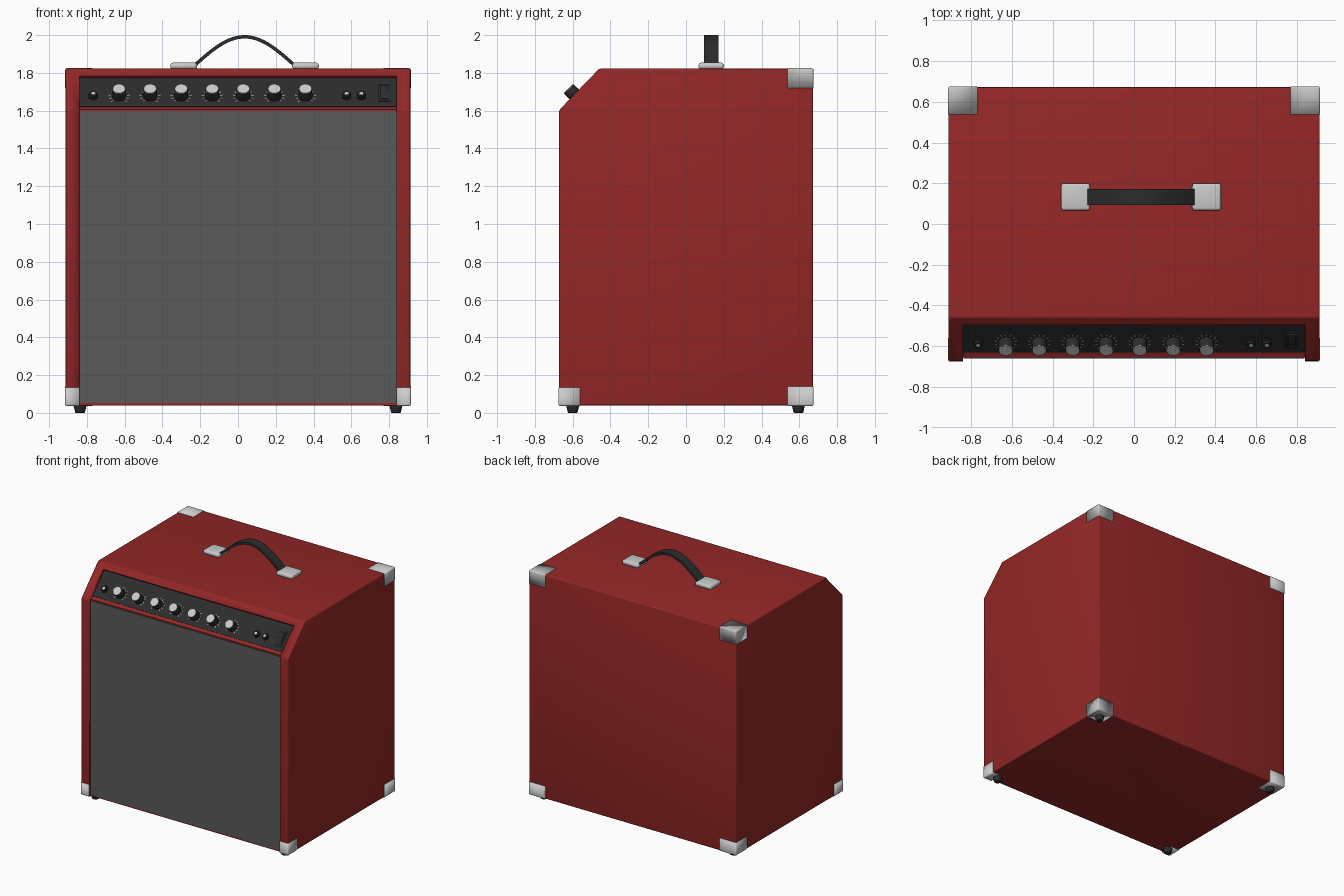
import bpy, bmesh, math
from mathutils import Matrix, Vector

if "Cube" in bpy.data.objects:
    bpy.data.objects.remove(bpy.data.objects["Cube"])

def mat(name, c):
    m = bpy.data.materials.new(name)
    m.diffuse_color = (*c, 1)
    m.use_nodes = True
    m.node_tree.nodes["Principled BSDF"].inputs["Base Color"].default_value = m.diffuse_color
    return m

RED = mat("red_covering", (0.3, 0.02, 0.02))
CLOTH = mat("grille_cloth", (0.1, 0.1, 0.1))
BLACK = mat("black", (0.025, 0.025, 0.025))
WHITE = mat("white_print", (0.9, 0.9, 0.88))

def finish(bm, name, material=None, matrix=None, bevel=0.0, smooth=True):
    if bevel:
        edges = [e for e in bm.edges if len(e.link_faces) == 2 and e.calc_face_angle() > 0.5]
        bmesh.ops.bevel(bm, geom=edges, offset=bevel, segments=3, profile=0.5, affect='EDGES')
    if matrix:
        bm.transform(matrix)
    bmesh.ops.recalc_face_normals(bm, faces=bm.faces)
    me = bpy.data.meshes.new(name)
    bm.to_mesh(me)
    bm.free()
    ob = bpy.data.objects.new(name, me)
    bpy.context.collection.objects.link(ob)
    if material:
        me.materials.append(material)
    if smooth:
        bpy.ops.object.select_all(action='DESELECT')
        bpy.context.view_layer.objects.active = ob
        ob.select_set(True)
        bpy.ops.object.shade_smooth_by_angle(angle=math.radians(35))
    return ob

def box_bm(lo, hi):
    bm = bmesh.new()
    bmesh.ops.create_cube(bm, size=1)
    lo, hi = Vector(lo), Vector(hi)
    bm.transform(Matrix.Translation((lo + hi) / 2) @ Matrix.Diagonal((*(hi - lo), 1)))
    return bm

def box(name, lo, hi, material=None, matrix=None, bevel=0.0):
    return finish(box_bm(lo, hi), name, material, matrix, bevel)

def cyl(name, r1, r2, z0, z1, material=None, matrix=None, sides=32, bevel=0.0):
    bm = bmesh.new()
    bmesh.ops.create_cone(bm, cap_ends=True, segments=sides, radius1=r1, radius2=r2, depth=z1 - z0)
    bm.transform(Matrix.Translation((0, 0, (z0 + z1) / 2)))
    return finish(bm, name, material, matrix, bevel)

def prism(name, yz, half, material=None, bevel=0.0):
    bm = bmesh.new()
    f = bm.faces.new([bm.verts.new((-half, y, z)) for y, z in yz])
    r = bmesh.ops.extrude_face_region(bm, geom=[f])
    bmesh.ops.translate(bm, vec=(2 * half, 0, 0), verts=[v for v in r['geom'] if isinstance(v, bmesh.types.BMVert)])
    return finish(bm, name, material, None, bevel)

# cabinet with a sloped front top, pocketed between the side walls
W, D, Z0, Z1 = 0.912, 0.672, 0.04, 1.822
cabinet = prism("cabinet", [(-D, Z0), (-D, 1.6), (-0.663, 1.612), (-0.46, Z1), (D, Z1), (D, Z0)], W, RED, 0.008)
cutter = prism("pocket_cutter", [(-0.9, -0.1), (-0.655, -0.1), (-0.655, 1.607), (-0.63, 1.618),
                                 (-0.4835, 1.771), (-0.60, 1.882), (-0.9, 1.882)], 0.84)
cutter.hide_render = True
mod = cabinet.modifiers.new("pocket", 'BOOLEAN')
mod.operation, mod.object, mod.solver = 'DIFFERENCE', cutter, 'EXACT'
bpy.context.view_layer.objects.active = cabinet
bpy.ops.object.modifier_apply(modifier=mod.name)
bpy.data.objects.remove(cutter)

# speaker grille
box("speaker_grille", (-0.838, -0.662, 0.052), (0.838, -0.64, 1.598), CLOTH)

# control panel frame: local x across, y up the slope, z outwards
d = Vector((0, 0.69, 0.724)).normalized()
n = Vector((1, 0, 0)).cross(d)
PANEL = Matrix(((1, d.x, n.x, 0), (0, d.y, n.y, -0.6505), (0, d.z, n.z, 1.5962), (0, 0, 0, 1)))
box("control_panel", (-0.839, 0.031, -0.004), (0.839, 0.241, 0.004), BLACK, PANEL)

def on_panel(x, t):
    return PANEL @ Matrix.Translation((x, t, 0.004))

# knobs with printed tick marks
for i in range(7):
    m = on_panel(-0.63 + i * 0.1645, 0.106)
    cyl("knob_%d" % (i + 1), 0.037, 0.035, 0, 0.056, BLACK, m, bevel=0.002)
    cyl("knob_cap_%d" % (i + 1), 0.034, 0.033, 0.056, 0.060, None, m).data.materials.append(WHITE)
    ticks = bmesh.new()
    for k in range(11):
        a = math.radians(-135 + 27 * k)
        bmesh.ops.create_cube(ticks, size=1, matrix=Matrix.Rotation(a, 4, 'Z')
                              @ Matrix.Translation((0, 0.049, 0.0005))
                              @ Matrix.Diagonal((0.004, 0.014, 0.002, 1)))
    finish(ticks, "knob_ticks_%d" % (i + 1), WHITE, m, smooth=False)

# input jacks
for i, x in enumerate((-0.766, 0.575, 0.653)):
    m = on_panel(x, 0.106)
    cyl("jack_nut_%d" % (i + 1), 0.028, 0.028, 0, 0.010, BLACK, m, sides=6)
    cyl("jack_collar_%d" % (i + 1), 0.021, 0.019, 0.01, 0.022, BLACK, m)
    cyl("jack_hole_%d" % (i + 1), 0.010, 0.010, 0.022, 0.023, None, m)

# power switch
m = on_panel(0.775, 0.128)
box("switch_frame", (-0.032, -0.062, 0), (0.032, 0.062, 0.006), BLACK, m, 0.002)
box("switch_rocker", (-0.02, -0.045, 0), (0.02, 0.045, 0.012), BLACK,
    m @ Matrix.Rotation(0.08, 4, 'X'), 0.002)

# metal corner protectors: three-sided shells
def corner(name, sx, sy, sz, size):
    g = 0.003
    out = Vector((sx * (W + g), sy * (D + g), (Z1 + g) if sz > 0 else (Z0 - g)))
    inn = out - Vector((sx * size[0], sy * size[1], sz * size[2]))
    bm = box_bm([min(p) for p in zip(out, inn)], [max(p) for p in zip(out, inn)])
    bmesh.ops.recalc_face_normals(bm, faces=bm.faces)
    s = Vector((sx, sy, sz))
    inner = [f for f in bm.faces if f.normal.dot(s) < 0]
    bmesh.ops.delete(bm, geom=inner, context='FACES')
    ob = finish(bm, name, None, None, 0.009)
    bpy.context.view_layer.update()
    sol = ob.modifiers.new("thickness", 'SOLIDIFY')
    sol.thickness, sol.offset = 0.004, -1

for side, sx in (("left", -1), ("right", 1)):
    corner("corner_back_top_" + side, sx, 1, 1, (0.146, 0.138, 0.104))
    corner("corner_back_bottom_" + side, sx, 1, -1, (0.146, 0.138, 0.104))
    corner("corner_front_bottom_" + side, sx, -1, -1, (0.075, 0.115, 0.098))
    # rubber feet
    for end, y in (("front", -0.6), ("back", 0.595)):
        cyl("foot_%s_%s" % (end, side), 0.025, 0.036, 0, 0.045, BLACK,
            Matrix.Translation((sx * 0.836, y, 0)), bevel=0.003)

# handle: two end caps and an arched strap
HX, HY = 0.035, 0.133
for side, s in (("left", -1), ("right", 1)):
    x = HX + s * 0.322
    box("handle_cap_" + side, (x - 0.071, HY - 0.067, Z1 - 0.002), (x + 0.071, HY + 0.067, 1.854), None, None, 0.014)

bm = bmesh.new()
N, rows = 32, []
for i in range(N + 1):
    u = -1 + 2 * i / N
    ang = math.atan2(-0.9 * math.sin(u * math.pi / 2), 1)
    c = Vector((HX + 0.262 * u, 0, 1.842 + 0.149 * math.cos(u * math.pi / 2)))
    nn = Vector((-math.sin(ang), 0, math.cos(ang))) * 0.009
    rows.append([bm.verts.new(c + k * nn + Vector((0, HY + y, 0)))
                 for k, y in ((1, -0.039), (1, 0.039), (-1, 0.039), (-1, -0.039))])
for a, b in zip(rows, rows[1:]):
    for k in range(4):
        bm.faces.new((a[k], a[(k + 1) % 4], b[(k + 1) % 4], b[k]))
bm.faces.new(rows[0])
bm.faces.new(rows[-1][::-1])
finish(bm, "handle_strap", BLACK)
